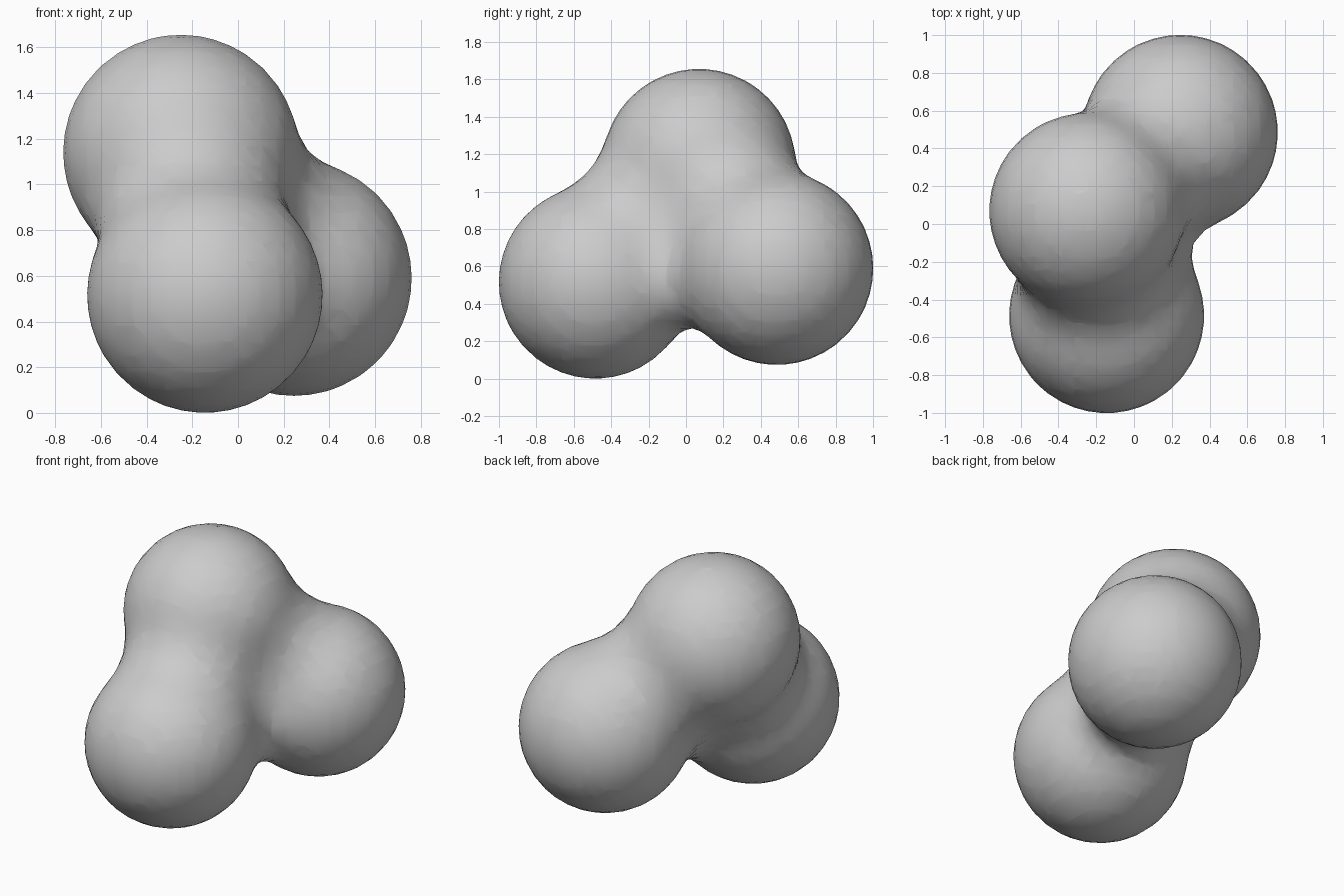
import bpy
import math

default = bpy.data.objects.get("Cube")
if default:
    bpy.data.objects.remove(default, do_unlink=True)

# Plain grey clay
grey = bpy.data.materials.new("grey_clay")
grey.use_nodes = True
colour = (0.6, 0.6, 0.6, 1.0)
grey.diffuse_color = colour
grey.node_tree.nodes["Principled BSDF"].inputs["Base Color"].default_value = colour

# Three equal balls that melt into each other: front, back, top
BALL_RADIUS = 0.516
STIFFNESS = 2.5
THRESHOLD = 0.6
centres = [(-0.145, -0.485, 0.516), (0.245, 0.485, 0.59), (-0.25, 0.07, 1.14)]
reach = BALL_RADIUS / math.sqrt(1 - (THRESHOLD / STIFFNESS) ** (1 / 3))

blob_data = bpy.data.metaballs.new("fused_blob")
blob_data.resolution = 0.07
blob_data.render_resolution = 0.07
blob_data.threshold = THRESHOLD
for centre in centres:
    ball = blob_data.elements.new(type='BALL')
    ball.co = centre
    ball.radius = reach
    ball.stiffness = STIFFNESS
source = bpy.data.objects.new("fused_blob_source", blob_data)
bpy.context.collection.objects.link(source)

# Turn the blended field into one smooth mesh
bpy.context.view_layer.update()
graph = bpy.context.evaluated_depsgraph_get()
mesh = bpy.data.meshes.new_from_object(source.evaluated_get(graph))
mesh.name = "fused_blob"
bpy.data.objects.remove(source, do_unlink=True)
mesh.materials.clear()
mesh.materials.append(grey)
for face in mesh.polygons:
    face.use_smooth = True
blob = bpy.data.objects.new("fused_blob", mesh)
bpy.context.collection.objects.link(blob)
